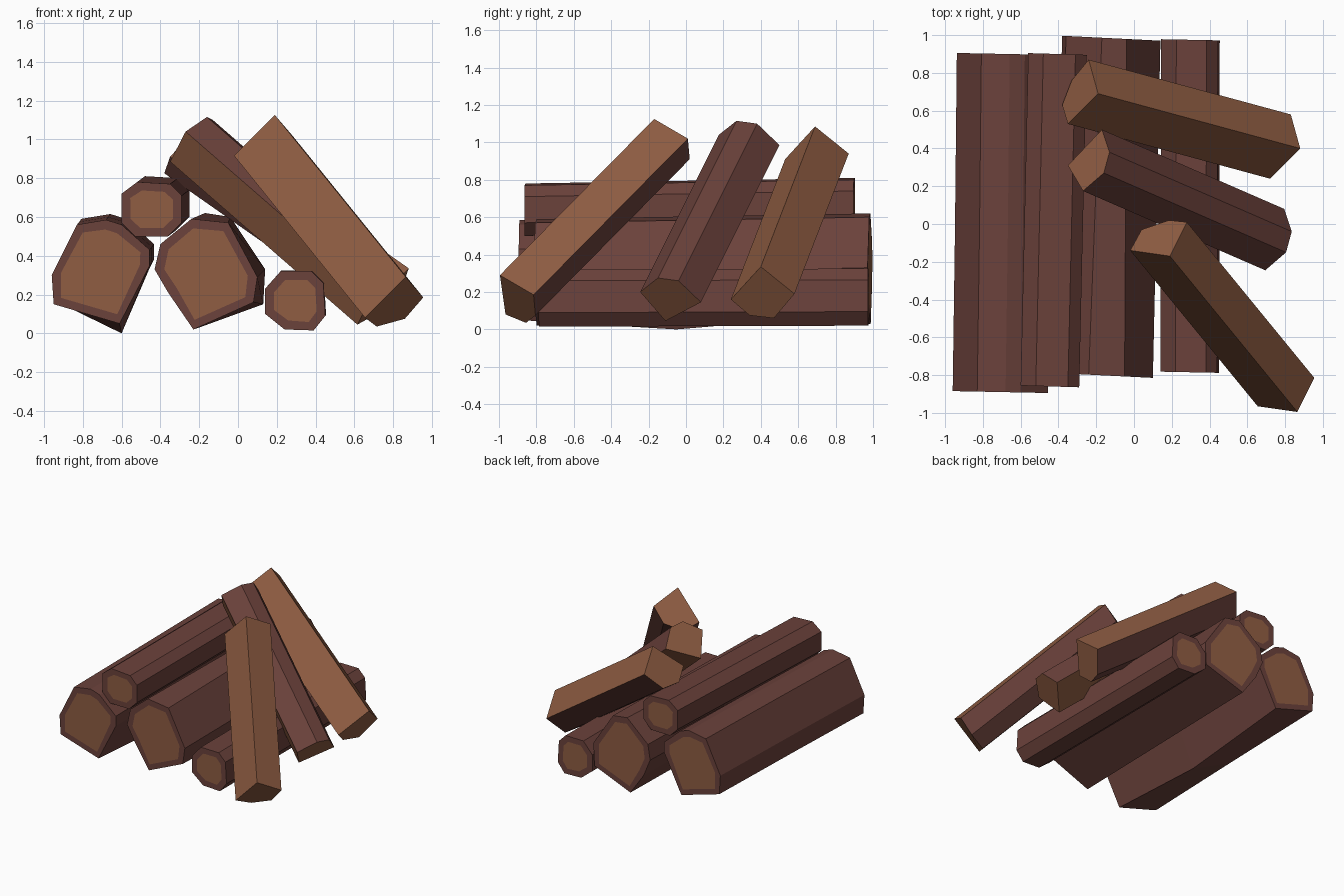
import bpy, bmesh
from mathutils import Vector

if "Cube" in bpy.data.objects:
    bpy.data.objects.remove(bpy.data.objects["Cube"])


def material(name, rgb):
    m = bpy.data.materials.new(name)
    m.diffuse_color = (*rgb, 1)
    m.use_nodes = True
    m.node_tree.nodes["Principled BSDF"].inputs["Base Color"].default_value = m.diffuse_color
    return m


BARK = material("bark", (0.147, 0.054, 0.044))
WOOD = material("cut_wood", (0.275, 0.109, 0.055))


def finish(name, bm):
    bmesh.ops.recalc_face_normals(bm, faces=bm.faces)
    me = bpy.data.meshes.new(name)
    bm.to_mesh(me)
    bm.free()
    me.materials.append(BARK)
    me.materials.append(WOOD)
    ob = bpy.data.objects.new(name, me)
    bpy.context.collection.objects.link(ob)


def bridge(bm, a, b):
    n = len(a)
    return [bm.faces.new((a[i], a[(i + 1) % n], b[(i + 1) % n], b[i])) for i in range(n)]


def log(name, rings, skew):
    """Lying log: rings of (y, xz outline), bark rim and cut wood on both ends."""
    bm = bmesh.new()
    loops = []
    for y, pts in rings:
        cx = sum(p[0] for p in pts) / len(pts)
        loops.append([bm.verts.new((x, y + skew * (x - cx), z)) for x, z in pts])
    for a, b in zip(loops, loops[1:]):
        bridge(bm, a, b)
    for loop in (loops[0], loops[-1]):
        c = sum((v.co for v in loop), Vector()) / len(loop)
        inner = []
        for v in loop:
            d = v.co - c
            inner.append(bm.verts.new(c + d * (1 - 0.05 / d.length)))
        bridge(bm, loop, inner)
        bm.faces.new(inner).material_index = 1
    finish(name, bm)


def shift(pts, dx, dz):
    return [(x + dx, z + dz) for x, z in pts]


def split_log(name, top, axis, split_sides):
    """Leaning split log: top outline swept along axis, split sides show wood."""
    bm = bmesh.new()
    a = [bm.verts.new(p) for p in top]
    b = [bm.verts.new(Vector(p) + Vector(axis)) for p in top]
    for i, f in enumerate(bridge(bm, a, b)):
        f.material_index = int(i in split_sides)
    for loop in (a, b):
        bm.faces.new(loop).material_index = 1
    finish(name, bm)


# Large left log, slightly bent in the middle
left = [(-.96, .30), (-.83, .56), (-.68, .585), (-.60, .56),
        (-.455, .43), (-.455, .35), (-.61, .05), (-.95, .15)]
left_mid = shift(left, .012, .015)
left_mid[6] = (-.60, .0)
log("large_left_log", [(-.89, left), (-.05, left_mid), (.90, shift(left, .022, .03))], -.02)

# Large middle log
mid = [(-.43, .33), (-.40, .46), (-.24, .59), (-.05, .57),
       (.10, .29), (.08, .16), (-.23, .02), (-.36, .21)]
mid_back = [(-.38, .34), (-.36, .46), (-.17, .62), (-.04, .60),
            (.14, .33), (.13, .15), (-.20, .03), (-.32, .20)]
log("large_middle_log", [(-.80, mid), (.985, mid_back)], -.05)

# Small log resting on top
upper = [(-.60, .72), (-.52, .78), (-.35, .77), (-.29, .71),
         (-.29, .57), (-.36, .50), (-.53, .50), (-.60, .57)]
log("small_upper_log", [(-.86, upper), (.90, shift(upper, .04, .03))], -.03)

# Small log on the right
right = [(.14, .23), (.22, .32), (.38, .32), (.44, .26),
         (.45, .09), (.39, .015), (.24, .02), (.14, .10)]
log("small_right_log", [(-.785, right), (.975, shift(right, .004, .005))], -.02)

# Three split logs leaning on the pile
split_log("front_split_log",
          [(.19, -.17, 1.125), (.28, .01, 1.02), (.185, .02, .91),
           (.04, -.03, .87), (-.02, -.14, .915)],
          (.675, -.825, -.835), (0, 4))
split_log("middle_split_log",
          [(-.27, .175, 1.04), (-.16, .27, 1.115), (-.13, .38, 1.10),
           (-.17, .50, .985), (-.35, .31, .885)],
          (.965, -.42, -.84), (3, 4))
split_log("back_split_log",
          [(-.19, .69, 1.085), (-.24, .87, .94), (-.33, .76, .81),
           (-.38, .63, .825), (-.35, .53, .91)],
          (1.07, -.29, -.75), (0, 4))
